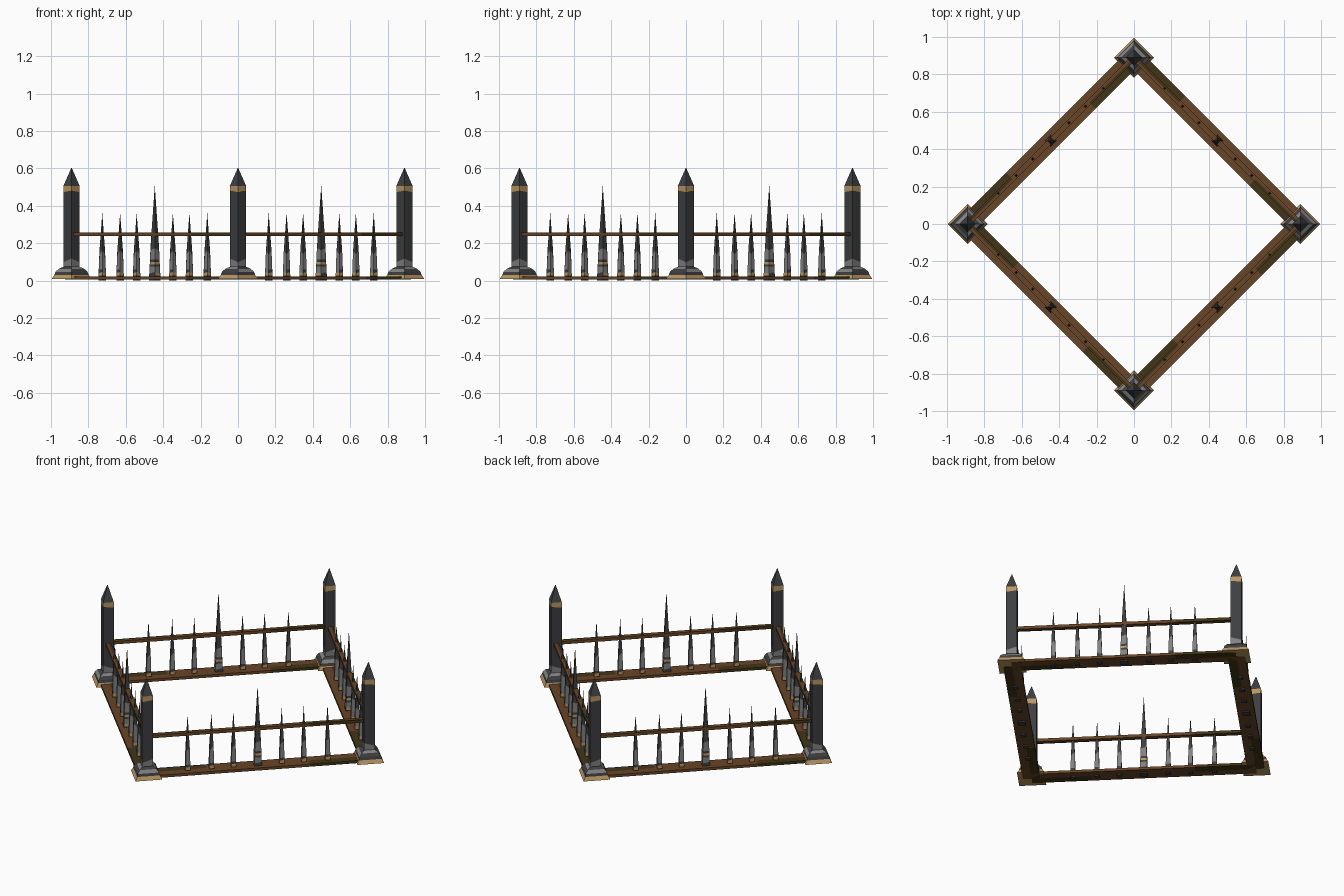
import bpy, bmesh, math
from mathutils import Matrix, Vector

cube = bpy.data.objects.get("Cube")
if cube:
    bpy.data.objects.remove(cube, do_unlink=True)


def material(name, rgb):
    m = bpy.data.materials.new(name)
    m.use_nodes = True
    m.diffuse_color = (*rgb, 1)
    m.node_tree.nodes["Principled BSDF"].inputs["Base Color"].default_value = (*rgb, 1)
    return m


MATS = [
    material("dark_iron", (0.048, 0.049, 0.052)),
    material("worn_grey", (0.22, 0.22, 0.22)),
    material("brass", (0.50, 0.31, 0.12)),
    material("brown_wood", (0.14, 0.058, 0.020)),
    material("mossy_wood", (0.055, 0.035, 0.008)),
]
IRON, GREY, BRASS, WOOD, MOSS = range(len(MATS))
RADIUS = 0.89                    # centre to corner post
SPAN = RADIUS * math.sqrt(2)     # length of one side


def finish(bm, name, matrix):
    bmesh.ops.recalc_face_normals(bm, faces=bm.faces)
    mesh = bpy.data.meshes.new(name)
    bm.to_mesh(mesh)
    bm.free()
    for m in MATS:
        mesh.materials.append(m)
    obj = bpy.data.objects.new(name, mesh)
    bpy.context.collection.objects.link(obj)
    obj.matrix_world = matrix
    return obj


def square_loft(name, rings, tip, matrix):
    """Rings of (corner radius, height, jag, colours above on alternate sides)."""
    bm = bmesh.new()
    loops = []
    for r, z, jag, _ in rings:
        loops.append([bm.verts.new((r * math.cos(k * math.pi / 2),
                                    r * math.sin(k * math.pi / 2),
                                    z + jag * (-1) ** k)) for k in range(4)])
    bm.faces.new(loops[0][::-1]).material_index = rings[0][3][0]
    apex = bm.verts.new((0, 0, tip))
    for i, (_, _, _, colours) in enumerate(rings):
        for k in range(4):
            n = (k + 1) % 4
            low = loops[i]
            if i + 1 < len(loops):
                face = bm.faces.new((low[k], low[n], loops[i + 1][n], loops[i + 1][k]))
            else:
                face = bm.faces.new((low[k], low[n], apex))
            face.material_index = colours[k % 2]
    return finish(bm, name, matrix)


def plank(name, width, bottom, top, matrix):
    """Board along local x, outer side at -y, with moss at opposite ends."""
    bm = bmesh.new()
    bmesh.ops.create_cube(bm, size=1, matrix=Matrix.Translation((0, 0, (bottom + top) / 2))
                          @ Matrix.Diagonal((SPAN, width, top - bottom, 1)))
    moss_start = SPAN * 0.23
    cuts = [((moss_start, 0, 0), (1, 0, 0)), ((-moss_start, 0, 0), (1, 0, 0)),
            ((0, 0, 0), (0, 1, 0))]
    for co, no in cuts:
        bmesh.ops.bisect_plane(bm, geom=bm.verts[:] + bm.edges[:] + bm.faces[:],
                               plane_co=co, plane_no=no)
    for f in bm.faces:
        c = f.calc_center_median()
        outer_moss = c.x > moss_start and c.y < 0
        inner_moss = c.x < -moss_start and c.y > 0
        f.material_index = MOSS if outer_moss or inner_moss else WOOD
    return finish(bm, name, matrix)


# Profiles: post with flared foot, small spike, tall banded spike
POST = [
    (0.107, 0.008, 0, (BRASS, BRASS)),
    (0.092, 0.030, 0, (IRON, IRON)),
    (0.086, 0.046, 0, (IRON, GREY)),
    (0.068, 0.063, 0, (GREY, IRON)),
    (0.043, 0.074, 0, (GREY, GREY)),
    (0.043, 0.108, 0.010, (IRON, IRON)),
    (0.043, 0.477, 0.004, (BRASS, BRASS)),
    (0.043, 0.507, 0, (IRON, IRON)),
]
SMALL_SPIKE = [
    (0.020, 0.000, 0, (IRON, IRON)),
    (0.020, 0.026, 0, (BRASS, BRASS)),
    (0.019, 0.043, 0.003, (GREY, IRON)),
    (0.019, 0.058, 0, (GREY, GREY)),
    (0.015, 0.150, 0.010, (IRON, IRON)),
    (0.012, 0.200, 0, (IRON, IRON)),
]
TALL_SPIKE = [
    (0.030, 0.000, 0, (IRON, IRON)),
    (0.030, 0.028, 0, (BRASS, IRON)),
    (0.029, 0.042, 0.003, (GREY, GREY)),
    (0.028, 0.074, 0, (IRON, IRON)),
    (0.027, 0.086, 0, (BRASS, BRASS)),
    (0.026, 0.099, 0, (IRON, IRON)),
    (0.026, 0.112, 0, (GREY, GREY)),
    (0.023, 0.168, 0.006, (IRON, IRON)),
    (0.016, 0.280, 0, (IRON, IRON)),
]
OFFSETS = (0.137, 0.262, 0.397)

# Four identical sides, each a quarter turn on
for i in range(4):
    turn = Matrix.Rotation(i * math.pi / 2, 4, "Z")
    square_loft(f"corner_post_{i + 1}", POST, 0.605,
                turn @ Matrix.Translation((0, -RADIUS, 0)))
    side = turn @ Matrix.Translation((RADIUS / 2, -RADIUS / 2, 0)) \
        @ Matrix.Rotation(math.pi / 4, 4, "Z")
    plank(f"ground_board_{i + 1}", 0.098, 0.007, 0.023, side)
    plank(f"upper_rail_{i + 1}", 0.028, 0.238, 0.256, side)

    # Spikes keep their square corners in line with the posts
    def spike_place(u):
        return Matrix.Translation(side @ Vector((u, 0, 0))) @ turn

    square_loft(f"tall_spike_{i + 1}", TALL_SPIKE, 0.508, spike_place(0))
    for j, u in enumerate(s * d for s in (-1, 1) for d in OFFSETS):
        square_loft(f"small_spike_{i + 1}_{j + 1}", SMALL_SPIKE, 0.362, spike_place(u))
